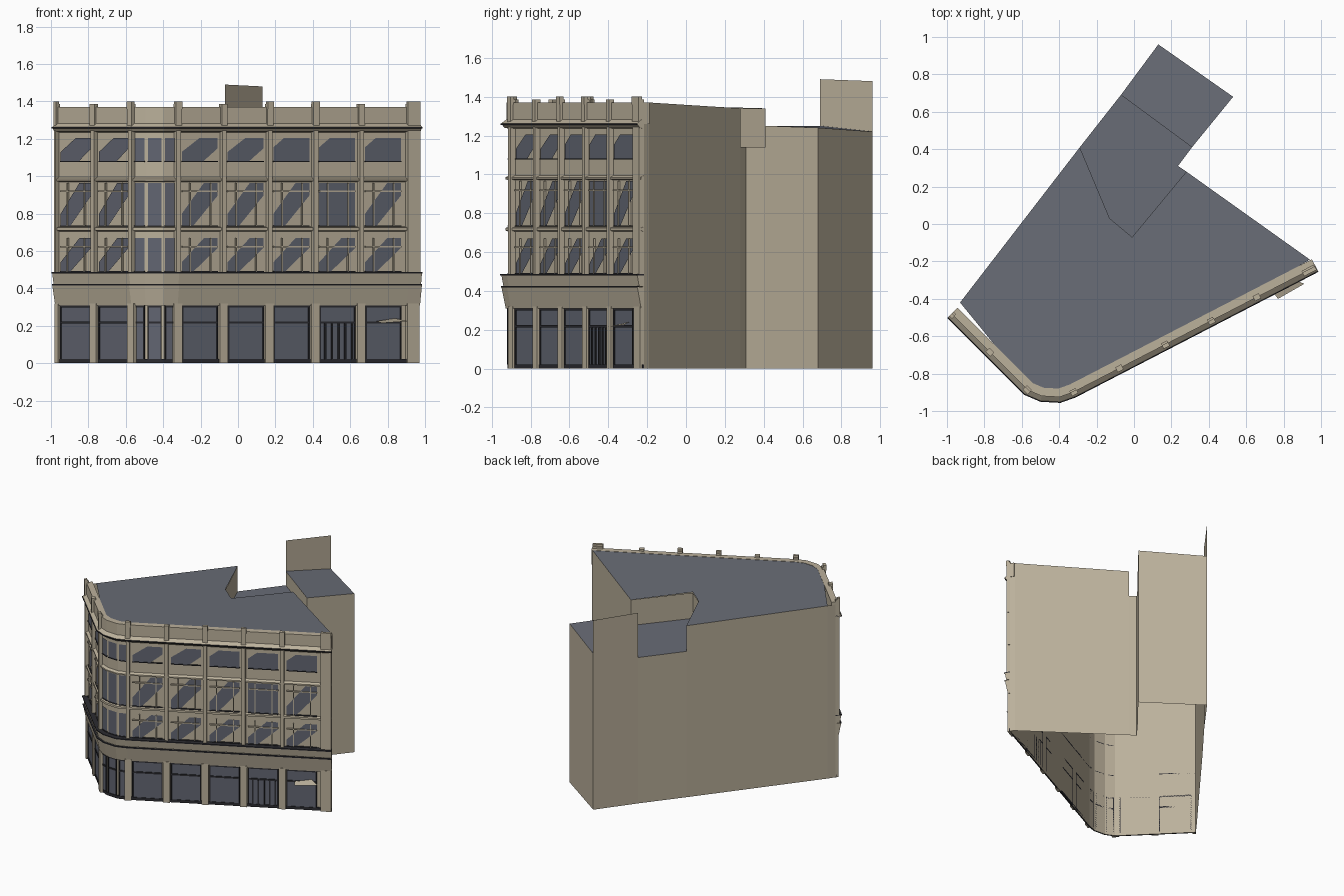
import bpy, bmesh
from mathutils import Vector

cube = bpy.data.objects.get("Cube")
if cube:
    bpy.data.objects.remove(cube, do_unlink=True)


def material(name, rgb):
    m = bpy.data.materials.new(name)
    m.use_nodes = True
    m.diffuse_color = (*rgb, 1)
    m.node_tree.nodes["Principled BSDF"].inputs["Base Color"].default_value = (*rgb, 1)
    return m


STONE = material("warm stone", (0.50, 0.44, 0.33))
ROOF = material("slate roof", (0.14, 0.15, 0.18))
GLASS = material("window glass", (0.12, 0.13, 0.165))
DARK = material("dark trim", (0.025, 0.025, 0.03))


class Part:
    """Collects faces for one named object."""

    def __init__(self, name, mat):
        self.name, self.mat, self.bm = name, mat, bmesh.new()

    def face(self, pts):
        self.bm.faces.new([self.bm.verts.new(p) for p in pts])

    def finish(self, solid=False):
        bmesh.ops.remove_doubles(self.bm, verts=self.bm.verts, dist=0.0005)
        if solid:
            bmesh.ops.recalc_face_normals(self.bm, faces=self.bm.faces)
        me = bpy.data.meshes.new(self.name)
        self.bm.to_mesh(me)
        self.bm.free()
        me.materials.append(self.mat)
        bpy.context.collection.objects.link(bpy.data.objects.new(self.name, me))


# Street front in plan, left wing, rounded corner, right wing
right = [(-0.33 + 0.245 * i, -0.885 + 0.1267 * i) for i in range(6)]
front = [Vector(p) for p in [(-0.965, -0.47), (-0.76, -0.675), (-0.56, -0.875),
                             (-0.49, -0.905), (-0.40, -0.91)] + right + [(0.965, -0.215)]]


def outward(a, b):
    d = (b - a).normalized()
    return Vector((d.y, -d.x))


def offset(dist):
    """The street front moved outward, with mitred corners."""
    out = []
    for i, p in enumerate(front):
        n1 = outward(front[max(i - 1, 0)], front[max(i, 1)])
        j = min(i, len(front) - 2)
        n2 = outward(front[j], front[j + 1])
        n = (n1 + n2).normalized()
        out.append(p + n * dist / n.dot(n1))
    return out


def sweep(name, mat, profile):
    """Run a closed (offset, height) profile along the street front."""
    part = Part(name, mat)
    rings = [[(*p, z) for p in offset(d)] for d, z in profile]
    for r, s in zip(rings, rings[1:] + rings[:1]):
        for i in range(len(front) - 1):
            part.face([r[i], r[i + 1], s[i + 1], s[i]])
    for end in (0, -1):
        part.face([r[end] for r in rings])
    part.finish(True)


def block(part, a, b, s0, s1, z0, z1, d0, d1):
    """Box along wall a-b from s0 to s1, standing out from d0 to d1."""
    t, n = (b - a).normalized(), outward(a, b)
    q = [a + t * s + n * d for s, d in ((s0, d0), (s1, d0), (s1, d1), (s0, d1))]
    lo, hi = [(*p, z0) for p in q], [(*p, z1) for p in q]
    part.face(lo)
    part.face(hi)
    for i in range(4):
        j = (i + 1) % 4
        part.face([lo[i], lo[j], hi[j], hi[i]])


def pane(part, a, b, margin, z0, z1, shape, d=0.006):
    """Flat plate on wall a-b in unit coordinates."""
    t, n, w = (b - a).normalized(), outward(a, b), (b - a).length - 2 * margin
    part.face([(*(a + t * (margin + u * w) + n * d), z0 + v * (z1 - z0)) for u, v in shape])


# Outer walls: each run has a start, an end and its two top heights
walls = Part("outer_walls", STONE)
E, M, N, O = (0.94, -0.19), (0.28, 0.28), (0.235, 0.31), (0.31, 0.41)
P, Q, S, T = (0.53, 0.68), (0.13, 0.96), (-0.07, 0.69), (-0.29, 0.41)
U, V, W = (-0.13, 0.03), (-0.01, -0.07), (-0.93, -0.42)
LOW = 1.14


def wall(a, b, za, zb, base=0):
    walls.face([(*a, base), (*b, base), (*b, zb), (*a, za)])


first, last = tuple(front[0]), tuple(front[-1])
wall(last, E, 1.37, 1.37)
wall(E, M, 1.37, 1.34)
wall(M, N, LOW, LOW)
wall(N, O, LOW, LOW)
wall(O, P, 1.25, 1.24)
wall(P, Q, 1.24, 1.22)
wall(Q, S, 1.48, 1.49)
wall(S, T, LOW, LOW)
wall(T, W, 1.34, 1.35)
wall(W, first, 1.35, 1.35)
for a, b in zip(front, front[1:]):
    wall(a, b, 1.36, 1.36)
# Walls around the sunken terrace
for a, b in ((M, V), (V, U), (U, T)):
    wall(b, a, 1.34, 1.34, LOW)
wall(S, O, 1.25, 1.25, LOW)
walls.finish()

# Roofs
roof = Part("main_roof", ROOF)
inner = offset(-0.03)
edge = [(*p, 1.368) for p in inner[1:-1]]
roof.face([(*W, 1.35)] + edge + [(*E, 1.37), (*M, 1.34), (*V, 1.345), (*U, 1.345), (*T, 1.34)])
roof.finish()
terrace = Part("terrace_roof", ROOF)
terrace.face([(*p, LOW) for p in (T, U, V, M, N, O, S)])
terrace.finish()
wing = Part("rear_wing_roof", ROOF)
wing.face([(*S, 1.25), (*O, 1.25), (*P, 1.24), (*Q, 1.22)])
wing.finish()

# Long mouldings along the street front
sweep("shop_fascia", STONE, [(0, 0.31), (0.018, 0.31), (0.04, 0.42), (0, 0.42)])
sweep("shop_cornice", STONE, [(0, 0.42), (0.03, 0.425), (0.04, 0.48), (0, 0.48)])
sweep("shop_cornice_edge", DARK, [(0, 0.48), (0.046, 0.48), (0.046, 0.487), (0, 0.487)])
sweep("fascia_line", DARK, [(0.03, 0.417), (0.043, 0.417), (0.043, 0.424), (0.03, 0.424)])
sweep("parapet", STONE, [(-0.03, 1.26), (0.015, 1.26), (0.015, 1.37), (-0.03, 1.37)])
sweep("main_cornice", STONE, [(0, 1.235), (0.025, 1.24), (0.042, 1.262), (0.012, 1.285), (0, 1.285)])
sweep("main_cornice_edge", DARK, [(0, 1.255), (0.045, 1.255), (0.045, 1.263), (0, 1.263)])
sweep("base_strip", DARK, [(0, 0), (0.01, 0), (0.01, 0.022), (0, 0.022)])
sweep("upper_sill", STONE, [(0, 0.97), (0.02, 0.975), (0.02, 0.985), (0, 0.995)])
sweep("lower_sill", STONE, [(0, 0.705), (0.018, 0.71), (0.018, 0.725), (0, 0.73)])

# Windows, bars and piers, bay by bay
FULL = [(0, 0), (1, 0), (1, 1), (0, 1)]
BAND = [(0, 0), (0.32, 0), (1, 0.7), (1, 1), (0.62, 1), (0, 0.28)]
WIDE = [(0, 0), (0.6, 0), (1, 0.55), (1, 1), (0.5, 1), (0, 0.4)]
CUT = [(0, 0), (1, 0), (1, 1), (0.3, 1), (0, 0.6)]
shop_glass, glass = Part("shop_windows", GLASS), Part("upper_windows", GLASS)
bars, sashes = Part("window_bars", DARK), Part("sash_bars", STONE)
piers = Part("piers", STONE)
curved = (2, 3, 4)

for i in range(len(front) - 2):
    a, b = front[i], front[i + 1]
    w = (b - a).length
    m = 0.008 if i in curved else 0.03
    pane(shop_glass, a, b, m, 0.02, 0.31, FULL)
    block(bars, a, b, m, w - m, 0.212, 0.224, 0, 0.012)
    block(bars, a, b, m, w - m, 0.298, 0.31, 0, 0.012)
    for s in (m, w - m - 0.007):
        block(bars, a, b, s, s + 0.007, 0.02, 0.31, 0, 0.012)
    for z0, z1, shape in ((0.49, 0.67, BAND), (0.735, 0.965, BAND), (1.08, 1.205, CUT if i > 6 else WIDE)):
        if i in curved or (i == 8 and z0 == 0.735):
            shape = FULL
        pane(glass, a, b, m, z0, z1, shape)
        block(bars, a, b, m, w - m, z0 - 0.004, z0 + 0.002, 0, 0.01)
        if i not in curved and z0 < 1:
            block(sashes, a, b, m, w - m, z1 - 0.05, z1 - 0.042, 0, 0.012)
            for k in (0.28, 0.72):
                block(sashes, a, b, w * k, w * k + 0.006, z0, z1, 0, 0.012)

# Double door in the shop front
a, b = front[8], front[9]
for k in range(5):
    s = 0.06 + 0.04 * k
    block(bars, a, b, s, s + 0.01, 0.02, 0.212, 0, 0.014)

# Piers: broad at street level, slim above, with caps over the parapet
for i in (0, 1, 2, 5, 6, 7, 8, 9, 10):
    c, e = front[i], front[i + 1]
    if i == 2:
        c, e = front[2], front[2] * 2 - front[1]
    end = i == 10
    h = 0.075 if end else 0.025
    lo = 0 if i in (0, 10) else -0.025
    block(piers, c, e, lo, h, 0, 0.32, 0, 0.022)
    block(piers, c, e, lo * 0.5, h if end else 0.013, 0.487, 1.25, 0, 0.028)
    block(piers, c, e, lo * 0.7, h if end else 0.018, 1.26, 1.385, 0, 0.03)
    if i not in (1, 6, 9):
        block(piers, c, e, lo * 0.7, h if end else 0.02, 1.36, 1.40, 0.01, 0.032)

# Small tilted awning over the last shop window
awning = Part("small_awning", STONE)
awning.face([(0.74, -0.36, 0.225), (0.77, -0.40, 0.215), (0.91, -0.32, 0.225), (0.84, -0.29, 0.24)])
awning.finish()

shop_glass.finish()
glass.finish()
for part in (bars, sashes, piers):
    part.finish(True)
